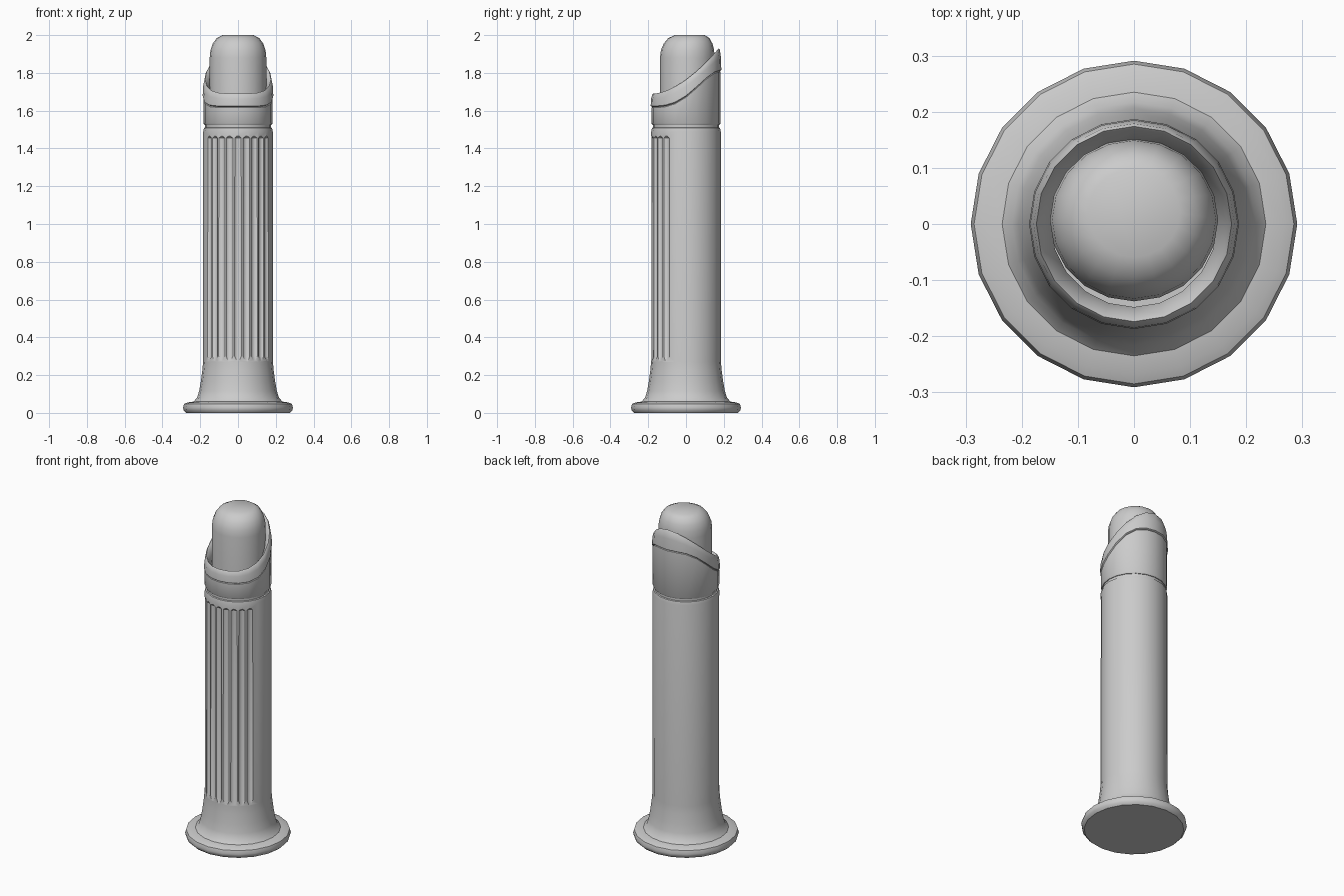
import bpy, bmesh
from math import sin, cos, tau, radians

if "Cube" in bpy.data.objects:
    bpy.data.objects.remove(bpy.data.objects["Cube"])

SIDES = 20


def finish(obj, angle=32):
    bpy.ops.object.select_all(action='DESELECT')
    obj.select_set(True)
    bpy.context.view_layer.objects.active = obj
    bpy.ops.object.shade_smooth_by_angle(angle=radians(angle))


def lathe(name, profile, cap=True, ratio=1.0):
    """Revolve (radius, height, y_shift) rows; height may depend on sin(angle)."""
    bm = bmesh.new()
    rings = []
    for row in profile:
        r, h = row[0], row[1]
        dy = row[2] if len(row) > 2 else 0.0
        ring = []
        for i in range(SIDES):
            a = tau * i / SIDES
            z = h(sin(a)) if callable(h) else h
            ring.append(bm.verts.new((r * cos(a), r * ratio * sin(a) + dy, z)))
        rings.append(ring)
    pairs = list(zip(rings, rings[1:]))
    if not cap:
        pairs.append((rings[-1], rings[0]))
    for lo, hi in pairs:
        for i in range(SIDES):
            j = (i + 1) % SIDES
            bm.faces.new((lo[i], lo[j], hi[j], hi[i]))
    if cap:
        bm.faces.new(rings[0][::-1])
        bm.faces.new(rings[-1])
    bmesh.ops.recalc_face_normals(bm, faces=bm.faces)
    mesh = bpy.data.meshes.new(name)
    bm.to_mesh(mesh)
    bm.free()
    obj = bpy.data.objects.new(name, mesh)
    bpy.context.collection.objects.link(obj)
    return obj


# Handle with flared foot
handle = lathe("handle", [
    (0.19, 0.0), (0.275, 0.0), (0.287, 0.012), (0.291, 0.028), (0.285, 0.048),
    (0.268, 0.055), (0.235, 0.06), (0.217, 0.08), (0.206, 0.115),
    (0.197, 0.165), (0.189, 0.225), (0.185, 0.27), (0.184, 1.49),
    (0.180, 1.508), (0.172, 1.512)])

# Grip flutes cut into the front
bm = bmesh.new()
for k in range(-4, 5):
    a = radians(-90 + 14 * k)
    cx, cy, r = 0.195 * cos(a), 0.195 * sin(a), 0.0225
    rings = []
    for z, s in ((0.265, 0.35), (0.30, 1.0), (1.455, 1.0), (1.465, 0.6)):
        rings.append([bm.verts.new((cx + r * s * cos(tau * i / 12),
                                    cy + r * s * sin(tau * i / 12), z))
                      for i in range(12)])
    for lo, hi in zip(rings, rings[1:]):
        for i in range(12):
            j = (i + 1) % 12
            bm.faces.new((lo[i], lo[j], hi[j], hi[i]))
    bm.faces.new(rings[0][::-1])
    bm.faces.new(rings[-1])
mesh = bpy.data.meshes.new("flute_cutter")
bm.to_mesh(mesh)
bm.free()
cutter = bpy.data.objects.new("flute_cutter", mesh)
cutter.hide_render = True
bpy.context.collection.objects.link(cutter)
mod = handle.modifiers.new("flutes", 'BOOLEAN')
mod.operation = 'DIFFERENCE'
mod.solver = 'EXACT'
mod.object = cutter
bpy.context.view_layer.objects.active = handle
bpy.ops.object.modifier_apply(modifier=mod.name)
bpy.data.objects.remove(cutter)
finish(handle)


# Slanted S-curves for the collar seam and the rim
def seam(t):
    s = ((t + 1) / 2) ** 1.5
    return 1.62 + 0.19 * s * s * (3 - 2 * s)


def rim(t):
    return 1.69 + 0.24 * ((t + 1) / 2) ** 1.7


# Neck between handle and collar
finish(lathe("neck", [(0.174, 1.50), (0.174, 1.54)]))

# Collar
finish(lathe("collar", [
    (0.15, 1.525), (0.178, 1.525), (0.183, 1.533), (0.183, lambda t: seam(t) - 0.004),
    (0.178, seam), (0.15, seam)], cap=False))

# Slanted rim ring around the tip
finish(lathe("slanted_rim", [
    (0.15, seam), (0.180, seam), (0.187, lambda t: seam(t) + 0.005),
    (0.185, lambda t: seam(t) * 0.4 + rim(t) * 0.6),
    (0.179, lambda t: rim(t) - 0.006), (0.174, rim),
    (0.168, lambda t: rim(t) - 0.006),
    (0.148, lambda t: rim(t) - 0.045)], cap=False), 40)

# Domed tip
finish(lathe("domed_tip", [
    (0.15, 1.53, 0.007), (0.15, 1.88, 0.007), (0.146, 1.92, 0.008),
    (0.134, 1.955, 0.011), (0.113, 1.984, 0.015), (0.082, 2.0, 0.02)],
    ratio=0.965), 40)
